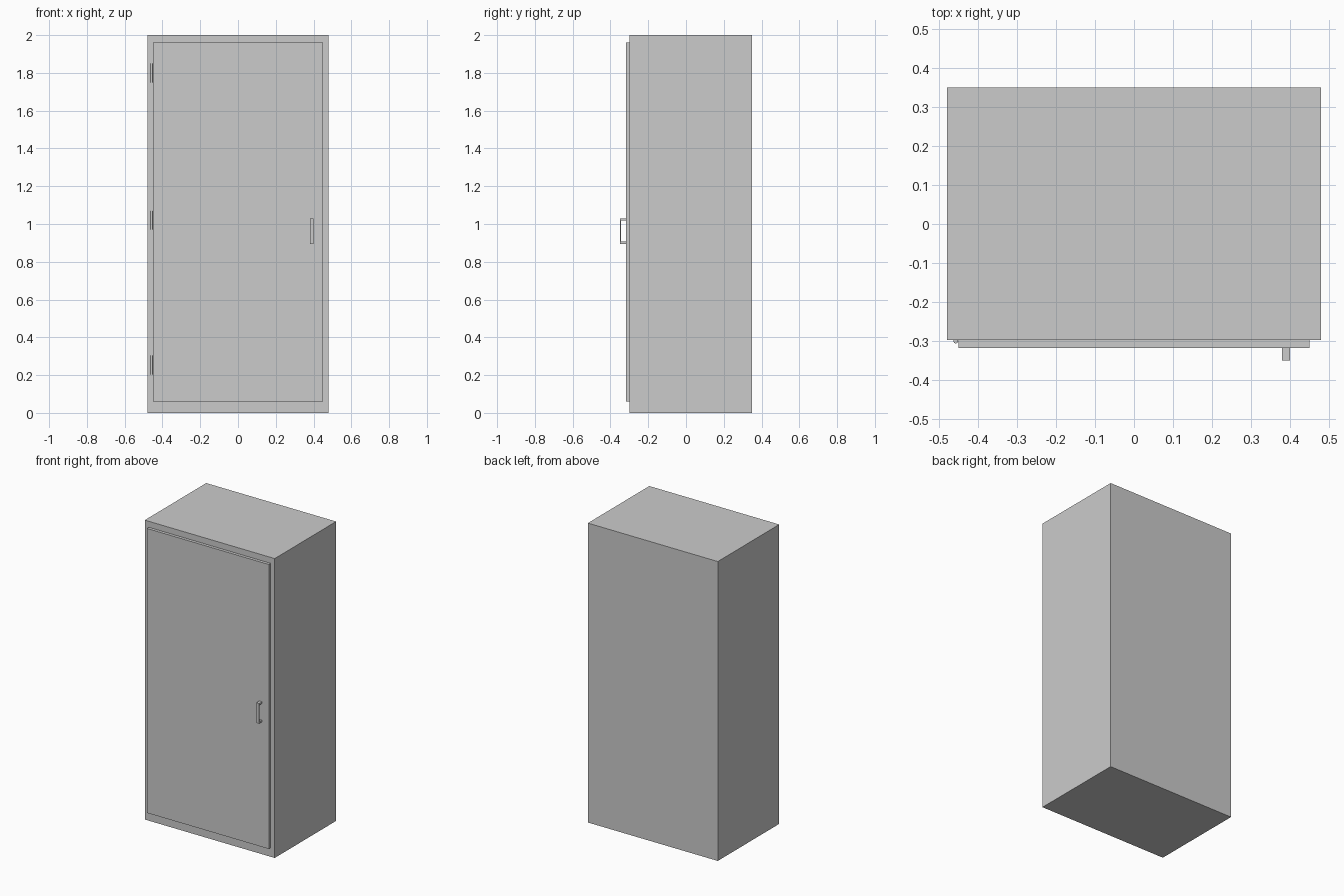
import bpy

if "Cube" in bpy.data.objects:
    bpy.data.objects.remove(bpy.data.objects["Cube"])


def box(name, lo, hi):
    """Axis-aligned box between two corners."""
    bpy.ops.mesh.primitive_cube_add(size=1, location=[(a + b) / 2 for a, b in zip(lo, hi)])
    ob = bpy.context.object
    ob.name = name
    ob.scale = [b - a for a, b in zip(lo, hi)]
    bpy.ops.object.transform_apply(location=False, rotation=False, scale=True)
    return ob


def extrude_profile(name, points, x0, x1):
    """Closed (y, z) outline extruded along x."""
    n = len(points)
    verts = [(x, y, z) for x in (x0, x1) for y, z in points]
    faces = [tuple(range(n))[::-1], tuple(range(n, 2 * n))]
    faces += [(i, (i + 1) % n, n + (i + 1) % n, n + i) for i in range(n)]
    mesh = bpy.data.meshes.new(name)
    mesh.from_pydata(verts, [], faces)
    ob = bpy.data.objects.new(name, mesh)
    bpy.context.collection.objects.link(ob)
    return ob


FRONT, DOOR_FRONT = -0.298, -0.318

# Cabinet body and overlaid door
box("cabinet_body", (-0.48, FRONT, 0), (0.48, 0.35, 2))
box("door", (-0.45, DOOR_FRONT, 0.06), (0.45, FRONT, 1.96))

# C-shaped pull handle
y0, y1, z0, z1 = -0.35, DOOR_FRONT, 0.895, 1.03
bar, post = 0.007, 0.012
extrude_profile("door_handle", [
    (y1, z0), (y1, z0 + post), (y0 + bar, z0 + post), (y0 + bar, z1 - post),
    (y1, z1 - post), (y1, z1), (y0, z1), (y0, z0)], 0.38, 0.40)

# Hinge barrels along the left edge of the door
for name, z in (("lower", 0.253), ("middle", 1.02), ("upper", 1.80)):
    bpy.ops.mesh.primitive_cylinder_add(vertices=16, radius=0.006, depth=0.10,
                                        location=(-0.457, -0.30, z))
    bpy.context.object.name = name + "_hinge"
    bpy.ops.object.shade_smooth_by_angle()
